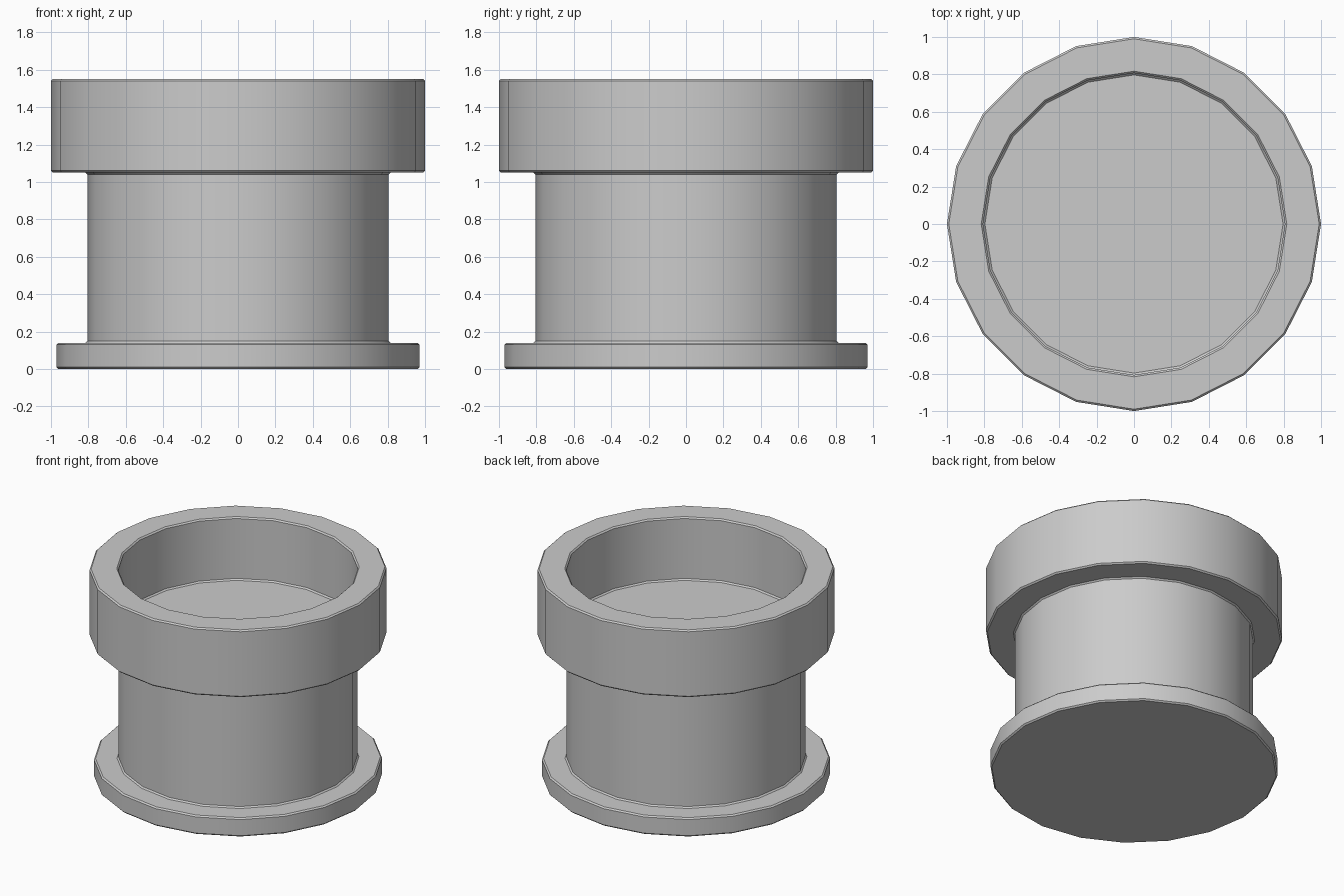
import bpy, bmesh, math

if "Cube" in bpy.data.objects:
    bpy.data.objects.remove(bpy.data.objects["Cube"])

SIDES = 20
BEVEL = 0.01


def soften(points, d):
    """Cut every inner corner of an (r, z) profile with a small bevel."""
    out = [points[0]]
    for a, p, b in zip(points, points[1:], points[2:]):
        for q in (a, b):
            length = math.dist(p, q)
            out.append(tuple(p[i] + (q[i] - p[i]) * d / length for i in (0, 1)))
    return out + [points[-1]]


def lathe(name, profile):
    """Revolve an (r, z) profile whose two ends lie on the axis."""
    bm = bmesh.new()
    rings = []
    for r, z in profile[1:-1]:
        rings.append([bm.verts.new((r * math.cos(a), r * math.sin(a), z))
                      for a in (math.tau * i / SIDES for i in range(SIDES))])
    for lo, hi in zip(rings, rings[1:]):
        for i in range(SIDES):
            j = (i + 1) % SIDES
            bm.faces.new((lo[i], lo[j], hi[j], hi[i]))
    bm.faces.new(rings[0][::-1])
    bm.faces.new(rings[-1])
    bmesh.ops.recalc_face_normals(bm, faces=bm.faces)
    mesh = bpy.data.meshes.new(name)
    bm.to_mesh(mesh)
    bm.free()
    obj = bpy.data.objects.new(name, mesh)
    bpy.context.collection.objects.link(obj)
    bpy.context.view_layer.objects.active = obj
    obj.select_set(True)
    bpy.ops.object.shade_smooth_by_angle(angle=math.radians(30))
    return obj


# Round pot: base flange, straight body, thick top collar, shallow recess
profile = [
    (0, 0), (0.97, 0), (0.97, 0.14),      # base flange
    (0.805, 0.14), (0.805, 1.05),         # body
    (1.0, 1.05), (1.0, 1.55),             # collar
    (0.807, 1.55), (0.807, 1.085),        # recess wall
    (0, 1.085),                           # recess floor
]
lathe("round_pot", soften(profile, BEVEL))
